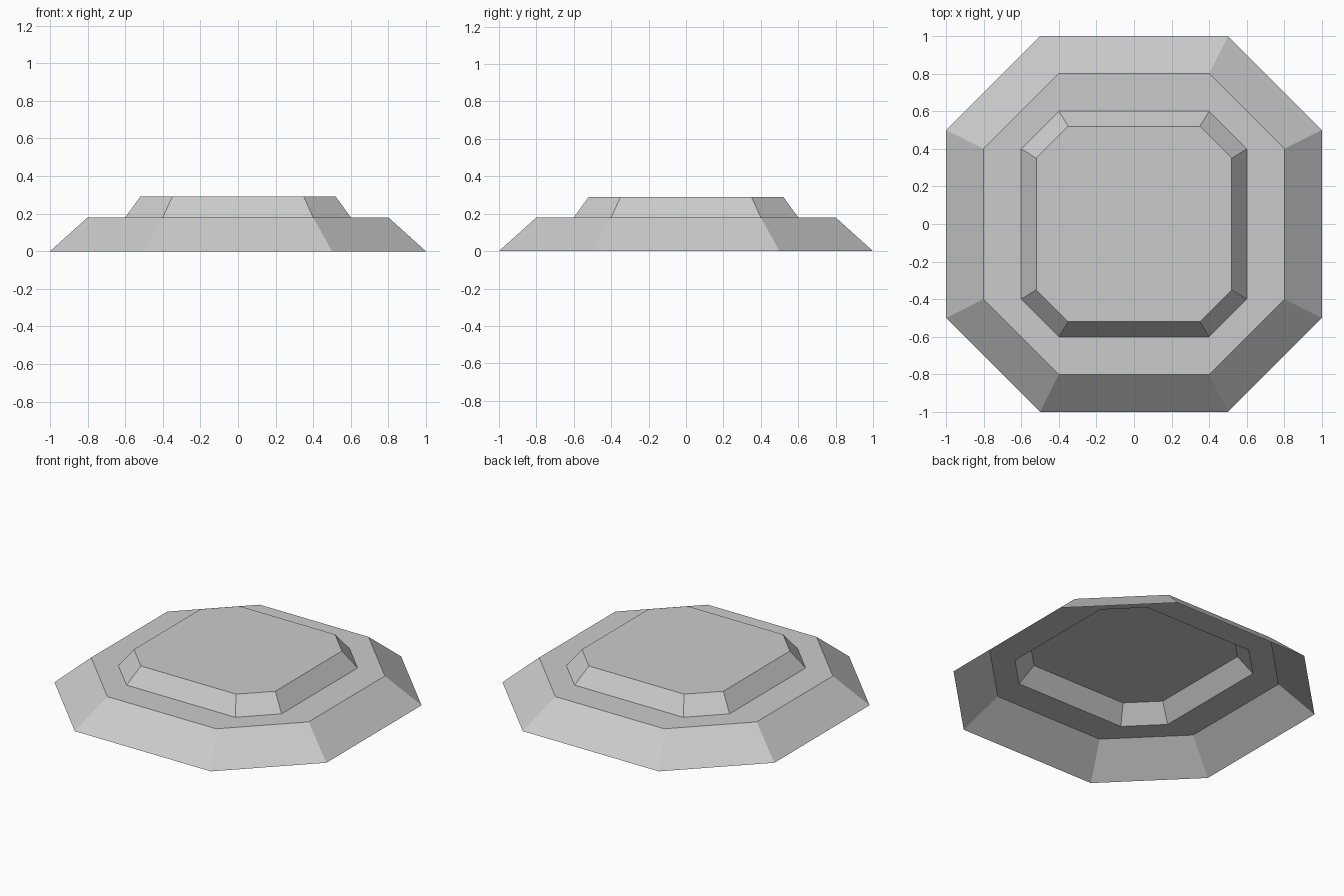
import bpy
import bmesh

# Remove the default object
cube = bpy.data.objects.get("Cube")
if cube:
    bpy.data.objects.remove(cube, do_unlink=True)

# Single plain grey material
grey = bpy.data.materials.new("light_grey")
grey.use_nodes = True
grey.diffuse_color = (0.6, 0.6, 0.6, 1)
bsdf = next(n for n in grey.node_tree.nodes if n.type == "BSDF_PRINCIPLED")
bsdf.inputs["Base Color"].default_value = (0.6, 0.6, 0.6, 1)


def octagon(bm, reach, half_side, z):
    """Counter-clockwise ring: a square with cut corners."""
    a, b = reach, half_side
    quarter = [(a, -b), (a, b)]
    points = []
    for _ in range(4):
        points += quarter
        quarter = [(-y, x) for x, y in quarter]
    return [bm.verts.new((x, y, z)) for x, y in points]


def tier(name, sections, capped):
    """Open-bottomed shell lofted through octagon sections, low to high."""
    bm = bmesh.new()
    rings = [octagon(bm, *s) for s in sections]
    for low, high in zip(rings, rings[1:]):
        for i in range(8):
            j = (i + 1) % 8
            bm.faces.new((low[i], low[j], high[j], high[i]))
    if capped:
        bm.faces.new(rings[-1])
    mesh = bpy.data.meshes.new(name)
    bm.to_mesh(mesh)
    bm.free()
    mesh.materials.append(grey)
    obj = bpy.data.objects.new(name, mesh)
    bpy.context.scene.collection.objects.link(obj)
    return obj


# Sloped skirt with its flat ledge
tier("base_skirt", [(1, 0.5, 0), (0.8, 0.4, 0.18), (0.6, 0.4, 0.18)], False)

# Raised plateau in the middle
tier("raised_plateau", [(0.6, 0.4, 0.18), (0.52, 0.35, 0.29)], True)
